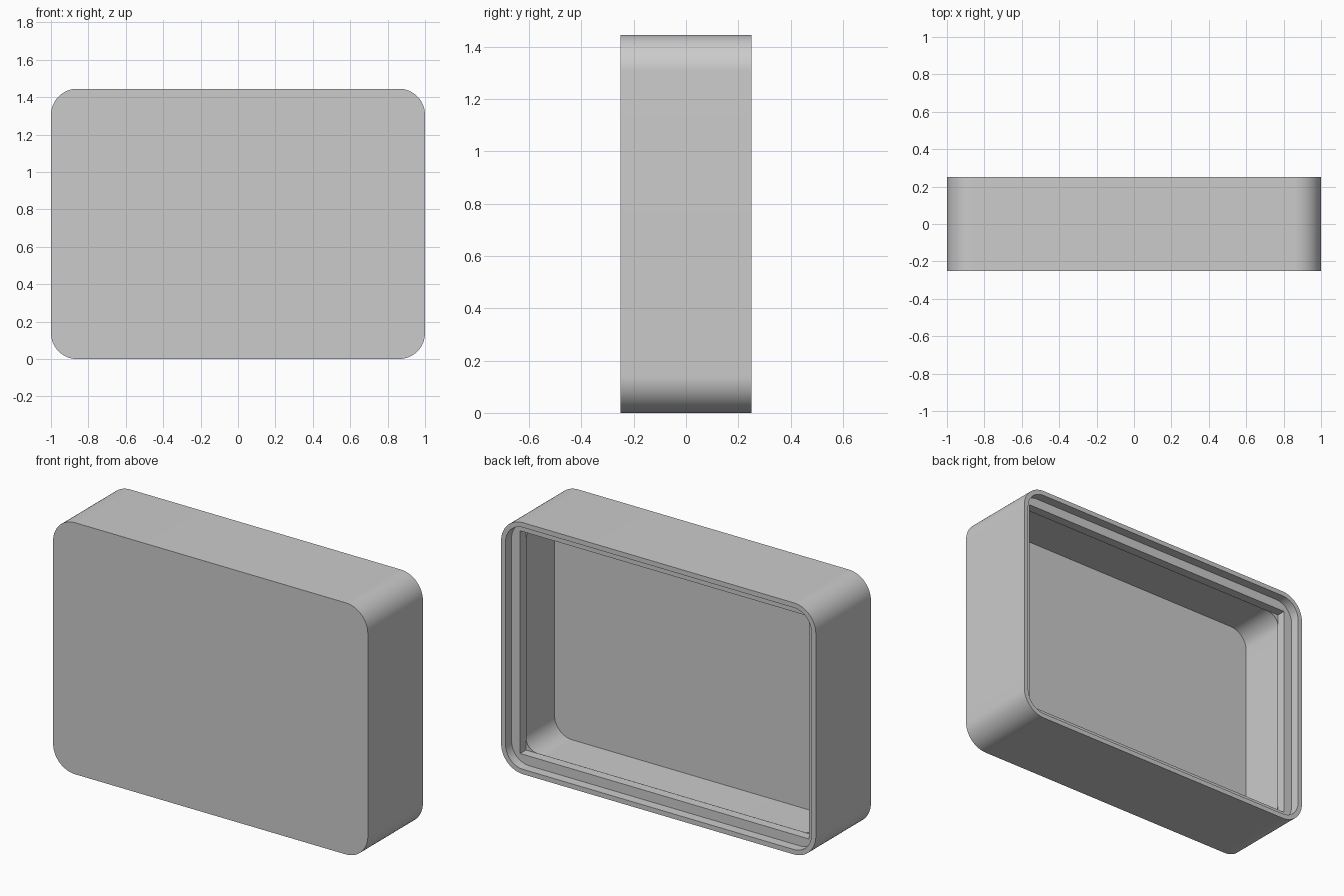
import bpy
import bmesh
import math

cube = bpy.data.objects.get("Cube")
if cube:
    bpy.data.objects.remove(cube, do_unlink=True)

HALF_W, HEIGHT, HALF_D = 1.0, 1.445, 0.25
RADIUS = 0.14
WALL = 0.028
STEP = 0.055          # front thickness, rim depth and lip depth
LIP = WALL + STEP     # inset of the lip opening

grey = bpy.data.materials.new("plain grey")
grey.use_nodes = True
grey.diffuse_color = (0.6, 0.6, 0.6, 1)
grey.node_tree.nodes["Principled BSDF"].inputs["Base Color"].default_value = (0.6, 0.6, 0.6, 1)


def outline(inset, radius, steps=16):
    """Rounded rectangle in x and z, inset from the outer silhouette."""
    hw, hh, mid = HALF_W - inset, HEIGHT / 2 - inset, HEIGHT / 2
    if radius == 0:
        return [(hw, mid + hh), (-hw, mid + hh), (-hw, mid - hh), (hw, mid - hh)]
    points = []
    for corner, (sx, sz) in enumerate([(1, 1), (-1, 1), (-1, -1), (1, -1)]):
        for i in range(steps + 1):
            a = math.pi / 2 * (corner + i / steps)
            points.append((sx * (hw - radius) + radius * math.cos(a),
                           mid + sz * (hh - radius) + radius * math.sin(a)))
    return points


def slab(name, inset, radius, y_front, y_back):
    """Extrude the outline from y_front to y_back."""
    bm = bmesh.new()
    face = bm.faces.new([bm.verts.new((x, y_front, z)) for x, z in outline(inset, radius)])
    new = bmesh.ops.extrude_face_region(bm, geom=[face])["geom"]
    verts = [v for v in new if isinstance(v, bmesh.types.BMVert)]
    bmesh.ops.translate(bm, verts=verts, vec=(0, y_back - y_front, 0))
    bmesh.ops.recalc_face_normals(bm, faces=bm.faces)
    mesh = bpy.data.meshes.new(name)
    bm.to_mesh(mesh)
    bm.free()
    mesh.materials.append(grey)
    obj = bpy.data.objects.new(name, mesh)
    bpy.context.collection.objects.link(obj)
    return obj


# Outer shell, closed at the front
case = slab("case_shell", 0, RADIUS, -HALF_D, HALF_D)

# Thin-walled cavity behind an inward lip, and a stepped rim at the back
lip_front = HALF_D - 2 * STEP
cutters = [
    slab("cavity_cutter", WALL, RADIUS - WALL, -HALF_D + STEP, lip_front),
    slab("lip_opening_cutter", LIP, 0, lip_front + 0.003, 0.4),
    slab("lip_corner_cutter", LIP + 0.0005, 0.07, 0, 0.3),
    slab("rim_step_cutter", WALL, RADIUS - WALL, HALF_D - STEP, 0.5),
]
for cutter in cutters:
    cutter.hide_render = True
    mod = case.modifiers.new(cutter.name, "BOOLEAN")
    mod.operation = "DIFFERENCE"
    mod.solver = "EXACT"
    mod.object = cutter

# Bake the cuts and discard the cutters
bpy.context.view_layer.update()
baked = bpy.data.meshes.new_from_object(case.evaluated_get(bpy.context.evaluated_depsgraph_get()))
case.modifiers.clear()
case.data = baked
baked.name = "case_shell"
for cutter in cutters:
    bpy.data.objects.remove(cutter, do_unlink=True)

# Smooth rounded corners, crisp edges
bpy.ops.object.select_all(action="DESELECT")
case.select_set(True)
bpy.context.view_layer.objects.active = case
bpy.ops.object.shade_smooth_by_angle(angle=math.radians(30))
